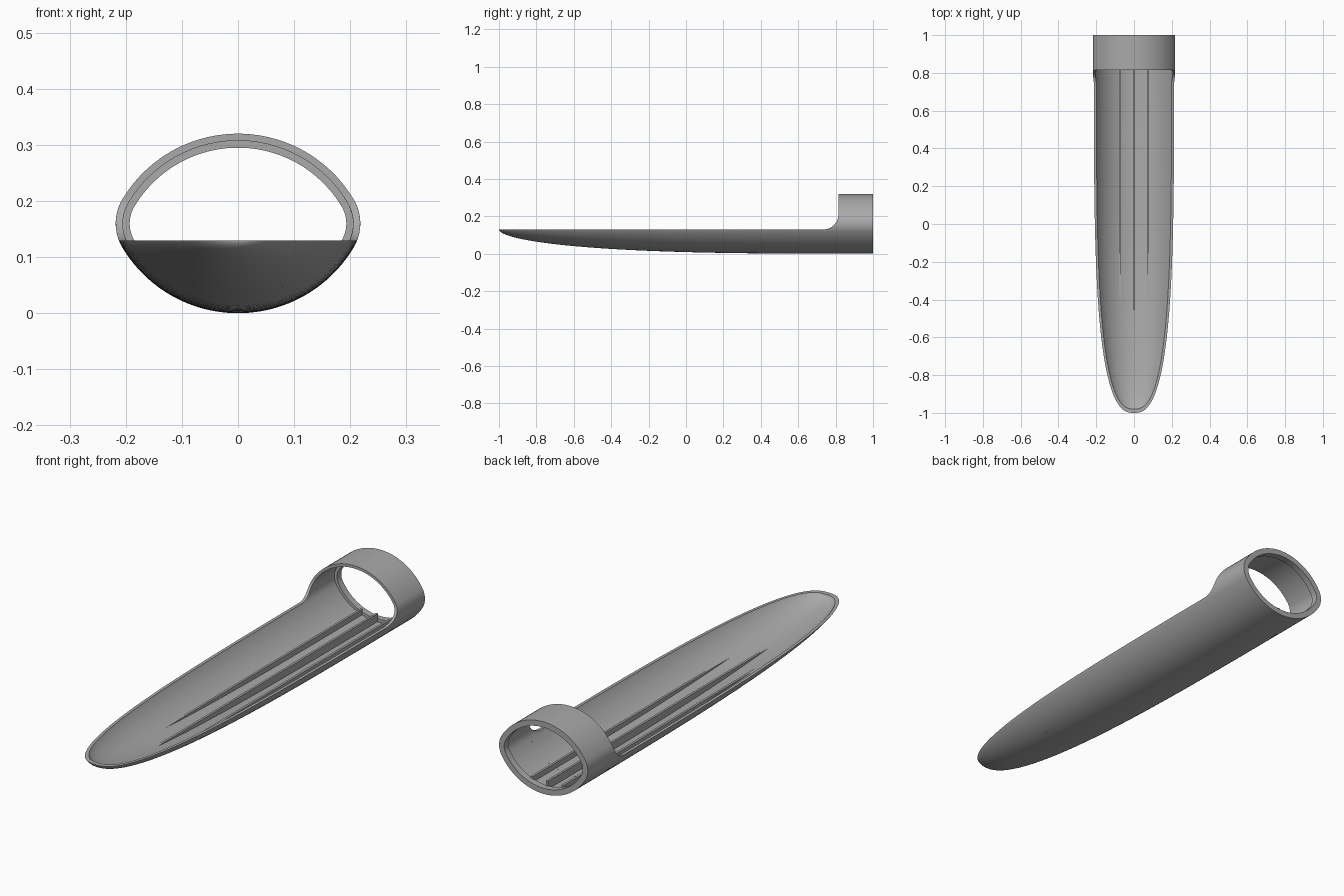
import bpy, bmesh
from math import sin, cos, asin, pi, copysign

cube = bpy.data.objects.get("Cube")
if cube:
    bpy.data.objects.remove(cube)

grey = bpy.data.materials.new("plain grey")
grey.use_nodes = True
colour = (0.4, 0.4, 0.4, 1)
grey.diffuse_color = colour
grey.node_tree.nodes["Principled BSDF"].inputs["Base Color"].default_value = colour

# Oval section: wide arcs above and below, tight arcs at the sides
MID, RIM = 0.16, 0.13
BIG, SMALL = 0.24, 0.084
SIDE_X, SHIFT = 0.134, 0.08
JOIN = SHIFT / (BIG - SMALL)
WALL, LIP = 0.0125, 0.025
RING_Y, FILLET = 0.815, 0.08


def oval(phi, inset):
    """Point on the oval where the outward normal has angle phi."""
    s, c = sin(phi), cos(phi)
    if abs(s) < JOIN:
        return copysign(SIDE_X, c) + (SMALL - inset) * c, MID + (SMALL - inset) * s
    return (BIG - inset) * c, MID - copysign(SHIFT, s) + (BIG - inset) * s


def angle_at(height, inset):
    d = height - MID
    s = d / (SMALL - inset)
    if abs(s) > JOIN:
        s = copysign((abs(d) + SHIFT) / (BIG - inset), d)
    return asin(s)


def taper(u):
    """Width and depth factors along the scoop, from 0 at the back to 1 at the tip."""
    u = min(max(u, 0), 1)
    return (1 - u ** 4) ** (1 / 2.6), (1 - u ** 3) ** (1 / 1.9)


def drop(z, depth):
    return RIM - (RIM - z) * depth if z < RIM else z


def finish(name, bm):
    bmesh.ops.remove_doubles(bm, verts=bm.verts, dist=0.00005)
    bmesh.ops.recalc_face_normals(bm, faces=bm.faces)
    mesh = bpy.data.meshes.new(name)
    bm.to_mesh(mesh)
    bm.free()
    mesh.materials.append(grey)
    obj = bpy.data.objects.new(name, mesh)
    bpy.context.collection.objects.link(obj)
    bpy.ops.object.select_all(action='DESELECT')
    obj.select_set(True)
    bpy.context.view_layer.objects.active = obj
    bpy.ops.object.shade_smooth_by_angle(angle=pi / 6)
    return obj


def loft(bm, loops, closed=False):
    rows = [[bm.verts.new(p) for p in loop] for loop in loops]
    pairs = list(zip(rows, rows[1:]))
    if closed:
        pairs.append((rows[-1], rows[0]))
    for a, b in pairs:
        for i in range(len(a)):
            j = (i + 1) % len(a)
            bm.faces.new((a[i], a[j], b[j], b[i]))


def wall_line(y, length, height, inset, steps=24):
    """Left-to-right line of points along one side of the scoop wall."""
    width, depth = taper((1 - y) / length)
    end = angle_at(height, inset)
    half = []
    for i in range(steps + 1):
        x, z = oval(-pi / 2 + (end + pi / 2) * i / steps, inset)
        half.append((x * width, y, drop(z, depth)))
    return [(-x, y, z) for x, y, z in half[:0:-1]] + [(0, y, half[0][2])] + half[1:]


# Open scoop, with its rim sweeping up into the ring
loops = []
start = RING_Y - FILLET
for i in range(11):
    a = pi / 2 * (1 - i / 10)
    y, h = start + FILLET * sin(a), RIM + FILLET * (1 - cos(a))
    loops.append(wall_line(y, 2, h, 0) + wall_line(y, 1.98, h, WALL)[::-1])
COUNT = 48
for i in range(1, COUNT + 1):
    k = 1 - (1 - i / COUNT) ** 3
    outer_y = start - (start + 1) * k
    inner_y = start - (start + 0.98) * k
    loops.append(wall_line(outer_y, 2, RIM, 0) + wall_line(inner_y, 1.98, RIM, WALL)[::-1])
bm = bmesh.new()
loft(bm, loops)
finish("scoop", bm)

# Closed ring with a thicker lip at the back
LIP_Y = 0.97
section = [(RING_Y, 0), (1, 0), (1, LIP), (LIP_Y, LIP), (LIP_Y, WALL), (RING_Y, WALL)]
loops = []
for i in range(96):
    phi = 2 * pi * (i + 0.5) / 96
    loop = []
    for y, inset in section:
        x, z = oval(phi, inset)
        loop.append((x, y, z))
    loops.append(loop)
bm = bmesh.new()
loft(bm, loops, closed=True)
finish("ring", bm)

# Three level ribs that run out where the floor rises to meet them
RIB_TOP, RIB_HALF = 0.048, 0.005
for name, x in (("right_rib", -0.075), ("middle_rib", 0), ("left_rib", 0.075)):
    floor = BIG - (BIG ** 2 - x ** 2) ** 0.5 + WALL / 2
    loops = []
    for i in range(41):
        y = LIP_Y + 0.005 - 1.7 * i / 40
        base = drop(floor, taper((1 - y) / 2)[1])
        if base >= RIB_TOP:
            break
        loops.append([(x - RIB_HALF, y, base), (x + RIB_HALF, y, base),
                      (x + RIB_HALF, y, RIB_TOP), (x - RIB_HALF, y, RIB_TOP)])
    bm = bmesh.new()
    loft(bm, loops)
    bm.verts.ensure_lookup_table()
    bm.faces.new(bm.verts[:4])
    bm.faces.new(bm.verts[-4:])
    finish(name, bm)
